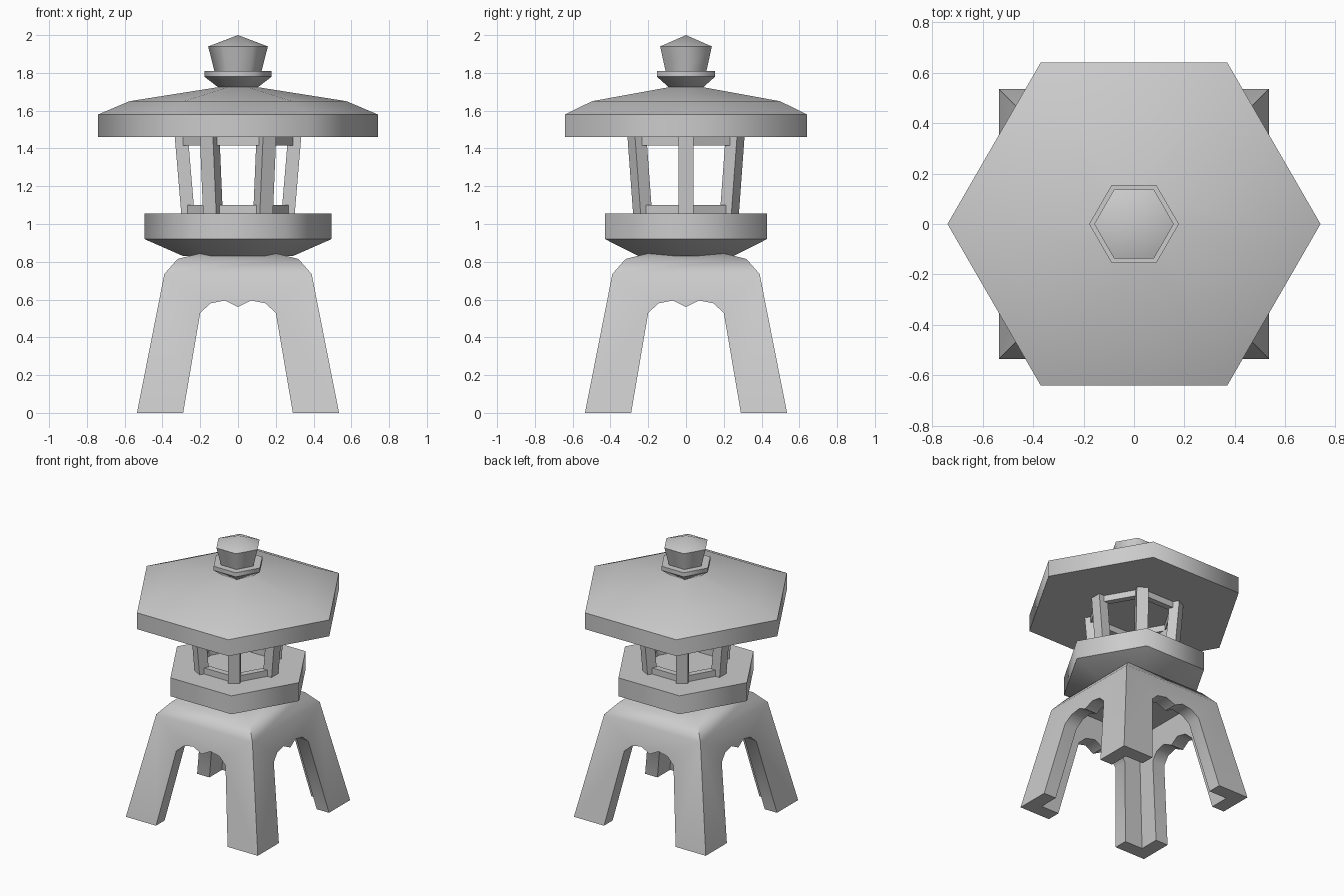
import bpy, bmesh, math
from mathutils import Matrix

cube = bpy.data.objects.get("Cube")
if cube:
    bpy.data.objects.remove(cube, do_unlink=True)

stone = bpy.data.materials.new("grey_stone")
stone.use_nodes = True
GREY = (0.6, 0.6, 0.6, 1)
stone.diffuse_color = GREY
stone.node_tree.nodes["Principled BSDF"].inputs["Base Color"].default_value = GREY


def finish(name, bm, angle):
    """Turn a bmesh into a shaded stone object."""
    bmesh.ops.recalc_face_normals(bm, faces=bm.faces)
    me = bpy.data.meshes.new(name)
    bm.to_mesh(me)
    bm.free()
    me.materials.append(stone)
    me.shade_smooth()
    me.set_sharp_from_angle(angle=math.radians(angle))
    obj = bpy.data.objects.new(name, me)
    bpy.context.collection.objects.link(obj)
    return obj


def loft(name, profile, sides=6, turn=0.0, ring=False, angle=61):
    """Stack regular polygons of (radius, height); ring closes the profile on itself."""
    bm = bmesh.new()
    loops = []
    for r, z in profile:
        angles = [turn + math.tau * i / sides for i in range(sides)]
        loops.append([bm.verts.new((r * math.cos(a), r * math.sin(a), z)) for a in angles])
    pairs = list(zip(loops, loops[1:]))
    if ring:
        pairs.append((loops[-1], loops[0]))
    else:
        bm.faces.new(loops[0])
        if profile[-1][0] > 0:
            bm.faces.new(loops[-1])
    for a, b in pairs:
        for i in range(sides):
            j = (i + 1) % sides
            bm.faces.new((a[i], a[j], b[j], b[i]))
    bmesh.ops.remove_doubles(bm, verts=bm.verts, dist=1e-5)
    return finish(name, bm, angle)


def square_loft(name, profile):
    root = math.sqrt(2)
    return loft(name, [(h * root, z) for h, z in profile], 4, math.pi / 4, angle=40)


def arch_cutter(name, turn):
    """Scalloped arch pushed straight through the base."""
    half = [(0.304, -0.08), (0.2, 0.53), (0.145, 0.58), (0.07, 0.595)]
    outline = half + [(0, 0.56)] + [(-x, z) for x, z in reversed(half)]
    bm = bmesh.new()
    face = bm.faces.new([bm.verts.new((x, -1, z)) for x, z in outline])
    new = bmesh.ops.extrude_face_region(bm, geom=[face])["geom"]
    bmesh.ops.translate(bm, vec=(0, 2, 0),
                        verts=[v for v in new if isinstance(v, bmesh.types.BMVert)])
    bm.transform(Matrix.Rotation(turn, 4, "Z"))
    return finish(name, bm, 40)


# Four-legged base: hollow tapered block with an arch through each side
base = square_loft("leg_base", [(0.535, 0), (0.39, 0.735), (0.32, 0.815), (0.2, 0.845)])
cutters = [
    square_loft("hollow_cutter", [(0.451, -0.08), (0.29, 0.735)]),
    arch_cutter("front_arch_cutter", 0),
    arch_cutter("side_arch_cutter", math.pi / 2),
]
bpy.context.view_layer.objects.active = base
for cutter in cutters:
    cutter.hide_render = True
    mod = base.modifiers.new(cutter.name, "BOOLEAN")
    mod.operation = "DIFFERENCE"
    mod.solver = "EXACT"
    mod.object = cutter
    bpy.ops.object.modifier_apply(modifier=mod.name)
for cutter in cutters:
    bpy.data.objects.remove(cutter, do_unlink=True)
base.data.shade_smooth()
base.data.set_sharp_from_angle(angle=math.radians(40))

# Platform under the lantern chamber
loft("platform", [(0.29, 0.83), (0.495, 0.92), (0.495, 1.055)])

# Lantern chamber: six leaning posts between two hexagonal rails
for k in range(6):
    bm = bmesh.new()
    bmesh.ops.create_cube(bm, size=2)
    for v in bm.verts:
        top = v.co.z > 0
        v.co.x = (0.3 if top else 0.265) + v.co.x * 0.035
        v.co.y *= 0.04
        v.co.z = 1.465 if top else 1.05
    bm.transform(Matrix.Rotation(k * math.tau / 6, 4, "Z"))
    finish(f"post_{k + 1}", bm, 30)


def rail(name, outer, low, high):
    inner = outer - 0.05
    loft(name, [(outer, low), (outer, high), (inner, high), (inner, low)], ring=True, angle=30)


rail("bottom_rail", 0.29, 1.05, 1.1)
rail("top_rail", 0.315, 1.415, 1.465)

# Wide roof with a thick rim
loft("roof", [(0.74, 1.46), (0.74, 1.58), (0.575, 1.65), (0.1, 1.725)])

# Finial
loft("finial_neck", [(0.1, 1.72), (0.178, 1.78)])
loft("finial_plate", [(0.178, 1.78), (0.178, 1.81)])
loft("finial_cap", [(0.125, 1.81), (0.158, 1.94), (0, 2.0)])
